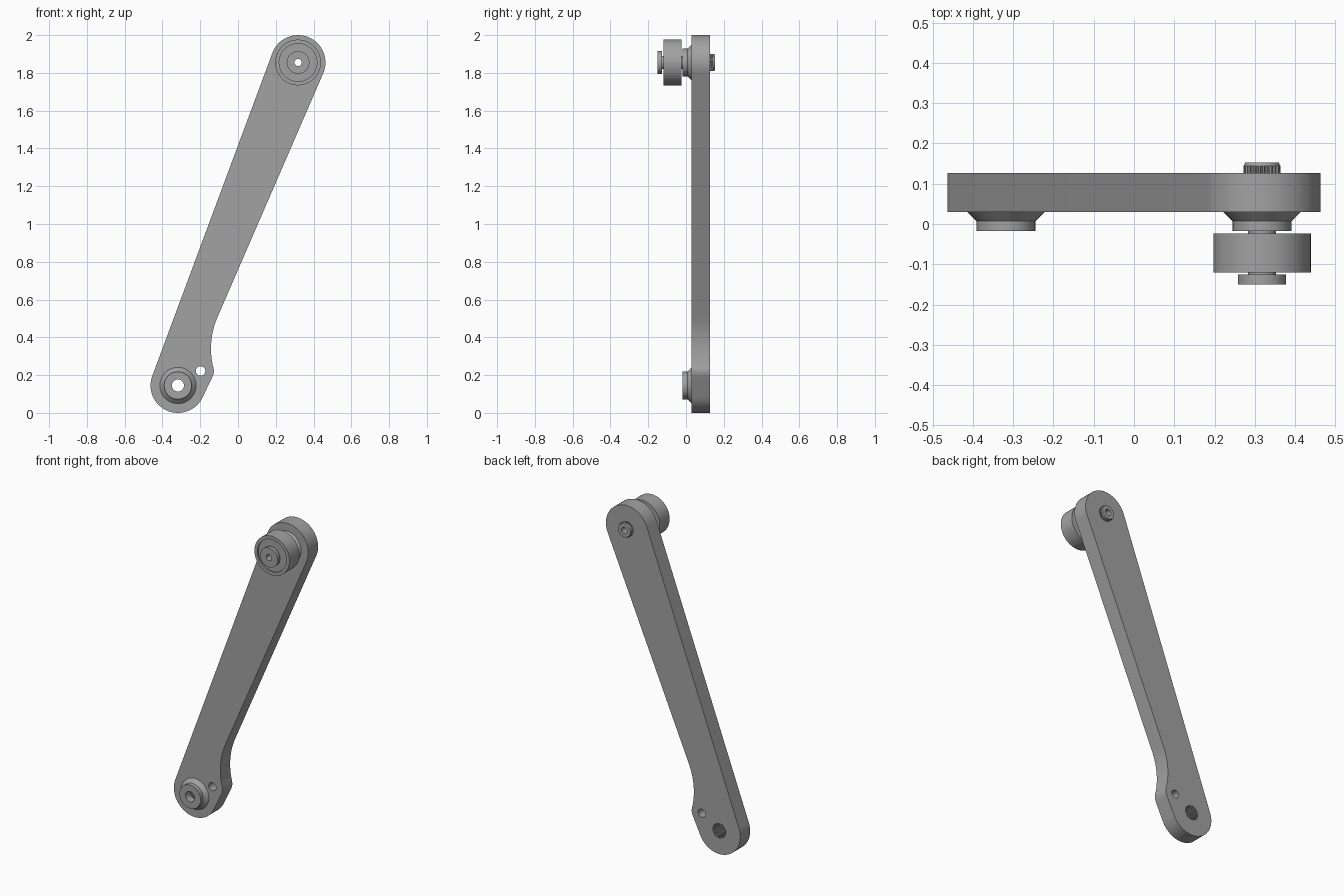
import bpy, bmesh
from math import sin, cos, pi, radians

if "Cube" in bpy.data.objects:
    bpy.data.objects.remove(bpy.data.objects["Cube"], do_unlink=True)

grey = bpy.data.materials.new("plain grey")
grey.use_nodes = True
COLOUR = (0.36, 0.36, 0.36, 1)
grey.diffuse_color = COLOUR
grey.node_tree.nodes["Principled BSDF"].inputs["Base Color"].default_value = COLOUR

TOP = (0.318, 1.855)
LOW = (-0.318, 0.145)
PIN = (-0.198, 0.222)
FRONT, BACK = 0.03, 0.127      # depth range of the arm


def finish(name, bm):
    """Weld, smooth and add a part to the scene."""
    bmesh.ops.remove_doubles(bm, verts=bm.verts, dist=0.0001)
    bmesh.ops.recalc_face_normals(bm, faces=bm.faces)
    mesh = bpy.data.meshes.new(name)
    bm.to_mesh(mesh)
    bm.free()
    mesh.materials.append(grey)
    mesh.shade_smooth()
    mesh.set_sharp_from_angle(angle=radians(28))
    obj = bpy.data.objects.new(name, mesh)
    bpy.context.collection.objects.link(obj)
    return obj


def arc(centre, r, start, end, n=32):
    angles = [radians(start + (end - start) * i / n) for i in range(n + 1)]
    return [(centre[0] + r * cos(a), centre[1] + r * sin(a)) for a in angles]


def circle(centre, r, n=48):
    return arc(centre, r, 0, 360, n)[:-1]


def splined(centre, root, tip, teeth=26):
    """Closed outline with square-topped teeth."""
    points = []
    for i in range(teeth * 4):
        r = tip if i % 4 < 2 else root
        a = 2 * pi * (i + (0.25 if i % 2 else 0)) / (teeth * 4)
        points.append((centre[0] + r * cos(a), centre[1] + r * sin(a)))
    return points


def plate(name, loops, y0, y1):
    """Extrude an outline and its holes along y."""
    curve = bpy.data.curves.new(name + " outline", "CURVE")
    curve.dimensions = "2D"
    curve.fill_mode = "BOTH"
    curve.extrude = (y1 - y0) / 2
    for loop in loops:
        spline = curve.splines.new("POLY")
        spline.points.add(len(loop) - 1)
        for point, (x, z) in zip(spline.points, loop):
            point.co = (x, z, 0, 1)
        spline.use_cyclic_u = True
    helper = bpy.data.objects.new(name + " outline", curve)
    bpy.context.collection.objects.link(helper)
    graph = bpy.context.evaluated_depsgraph_get()
    mesh = bpy.data.meshes.new_from_object(helper.evaluated_get(graph))
    bm = bmesh.new()
    bm.from_mesh(mesh)
    for v in bm.verts:
        x, z, d = v.co
        v.co = (x, (y0 + y1) / 2 - d, z)
    bpy.data.objects.remove(helper)
    bpy.data.curves.remove(curve)
    bpy.data.meshes.remove(mesh)
    return finish(name, bm)


def ring(name, centre, profile, n=64):
    """Turn a closed (radius, y) profile about an axis along y."""
    bm = bmesh.new()
    rows = []
    for i in range(n):
        a = 2 * pi * i / n
        rows.append([bm.verts.new((centre[0] + r * cos(a), y, centre[1] + r * sin(a)))
                     for r, y in profile])
    for i in range(n):
        a, b = rows[i], rows[(i + 1) % n]
        for j in range(len(profile)):
            k = (j + 1) % len(profile)
            bm.faces.new((a[j], a[k], b[k], b[j]))
    return finish(name, bm)


# Arm: rounded ends, a lobe around the small hole and a hollow above it
outline = (arc(TOP, 0.145, -23.5, 159.6)
           + arc(LOW, 0.145, 159.6, 334.2)
           + arc(PIN, 0.07, -25.8, 13.9, 10)
           + arc((0.277, 0.34), 0.42, 193.9, 156.5, 20)[1:])
plate("arm", [outline, circle(PIN, 0.025), splined(LOW, 0.041, 0.046),
              circle(TOP, 0.03)], FRONT, BACK)

# Matching collars at both ends
for name, centre in (("upper_collar", TOP), ("lower_collar", LOW)):
    ring(name, centre, [(0.032, FRONT), (0.096, FRONT), (0.073, 0.007),
                        (0.073, -0.018), (0.032, -0.018)])

# Roller with a shallow recess in its front face
ring("roller", TOP, [(0.032, -0.023), (0.121, -0.023), (0.121, -0.12),
                     (0.1, -0.12), (0.1, -0.112), (0.032, -0.112)])

# Hollow axle with a flat head
ring("axle", TOP, [(0.019, -0.15), (0.06, -0.15), (0.06, -0.126), (0.035, -0.126),
                   (0.035, 0.146), (0.019, 0.146)])

# Toothed shaft end and its smooth rim
plate("toothed_shaft", [splined(TOP, 0.041, 0.046), circle(TOP, 0.03)], BACK - 0.01, 0.145)
ring("shaft_rim", TOP, [(0.019, 0.144), (0.045, 0.144), (0.042, 0.153), (0.019, 0.153)])
